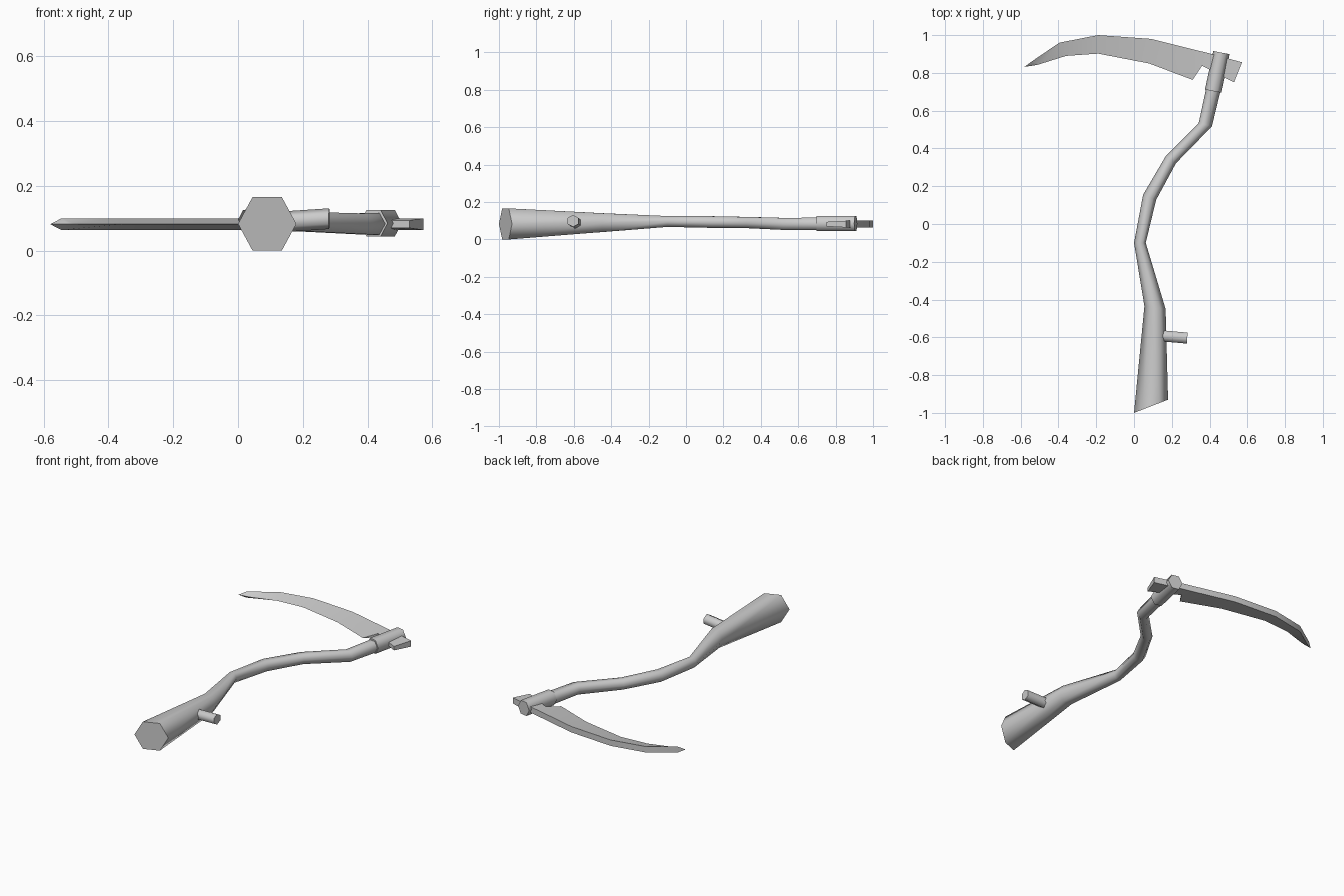
import bpy, bmesh, math
from mathutils import Vector

if "Cube" in bpy.data.objects:
    bpy.data.objects.remove(bpy.data.objects["Cube"])


def loft(name, rings, smooth=None):
    """Skin equal-length closed rings of points and cap both ends."""
    bm = bmesh.new()
    loops = [[bm.verts.new(p) for p in ring] for ring in rings]
    n = len(loops[0])
    for a, b in zip(loops, loops[1:]):
        for i in range(n):
            j = (i + 1) % n
            bm.faces.new((a[i], a[j], b[j], b[i]))
    bm.faces.new(loops[0])
    bm.faces.new(loops[-1])
    bmesh.ops.remove_doubles(bm, verts=bm.verts[:], dist=1e-4)
    bmesh.ops.recalc_face_normals(bm, faces=bm.faces[:])
    mesh = bpy.data.meshes.new(name)
    bm.to_mesh(mesh)
    bm.free()
    obj = bpy.data.objects.new(name, mesh)
    bpy.context.collection.objects.link(obj)
    if smooth:
        bpy.ops.object.select_all(action='DESELECT')
        obj.select_set(True)
        bpy.context.view_layer.objects.active = obj
        bpy.ops.object.shade_smooth_by_angle(angle=math.radians(smooth))
    return obj


def hex_ring(left, right, z, h, phase=0):
    """Hexagon spanning left to right in plan, with half height h."""
    l, r = Vector((*left, z)), Vector((*right, z))
    mid, half = (l + r) / 2, (r - l) / 2
    angles = [math.radians(60 * k + phase) for k in range(6)]
    cm = max(math.cos(a) for a in angles)
    sm = max(math.sin(a) for a in angles)
    return [mid + half * (math.cos(a) / cm) + Vector((0, 0, h * math.sin(a) / sm))
            for a in angles]


# Curved, tapering wooden shaft
loft("shaft", [hex_ring(*s) for s in (
    ((0.0, -1.0), (0.18, -0.93), 0.083, 0.083),
    ((0.055, -0.435), (0.167, -0.45), 0.09, 0.05),
    ((0.0, -0.1), (0.062, -0.1), 0.096, 0.029),
    ((0.048, 0.155), (0.117, 0.128), 0.093, 0.031),
    ((0.167, 0.358), (0.222, 0.322), 0.09, 0.03),
    ((0.342, 0.535), (0.412, 0.517), 0.083, 0.032),
    ((0.386, 0.74), (0.462, 0.725), 0.083, 0.034),
)], smooth=65)

# Side grip
loft("grip", [
    hex_ring((0.13, -0.62), (0.135, -0.562), 0.089, 0.032, 30),
    hex_ring((0.28, -0.633), (0.283, -0.575), 0.099, 0.032, 30),
], smooth=65)

# Collar clamping the blade
loft("collar", [
    hex_ring((0.375, 0.712), (0.462, 0.695), 0.085, 0.041),
    hex_ring((0.419, 0.916), (0.506, 0.899), 0.085, 0.041),
], smooth=65)

# Blade with thick spine and sharp inner edge, running into the tang
# (spine xy, edge xy, spine half thickness, edge half thickness)
stations = (
    ((-0.58, 0.832), (-0.525, 0.84), 0, 0),
    ((-0.545, 0.858), (-0.5, 0.846), 0.018, 0),
    ((-0.395, 0.96), (-0.36, 0.89), 0.018, 0),
    ((-0.19, 1.0), (-0.19, 0.902), 0.018, 0),
    ((0.09, 0.98), (0.08, 0.85), 0.018, 0),
    ((0.33, 0.92), (0.31, 0.763), 0.018, 0),
    ((0.385, 0.907), (0.36, 0.838), 0.018, 0.012),
    ((0.572, 0.856), (0.53, 0.75), 0.018, 0.012),
)
Z = 0.082
loft("blade", [[(*s, Z + a), (*s, Z - a), (*e, Z - b), (*e, Z + b)]
               for s, e, a, b in stations], smooth=30)
